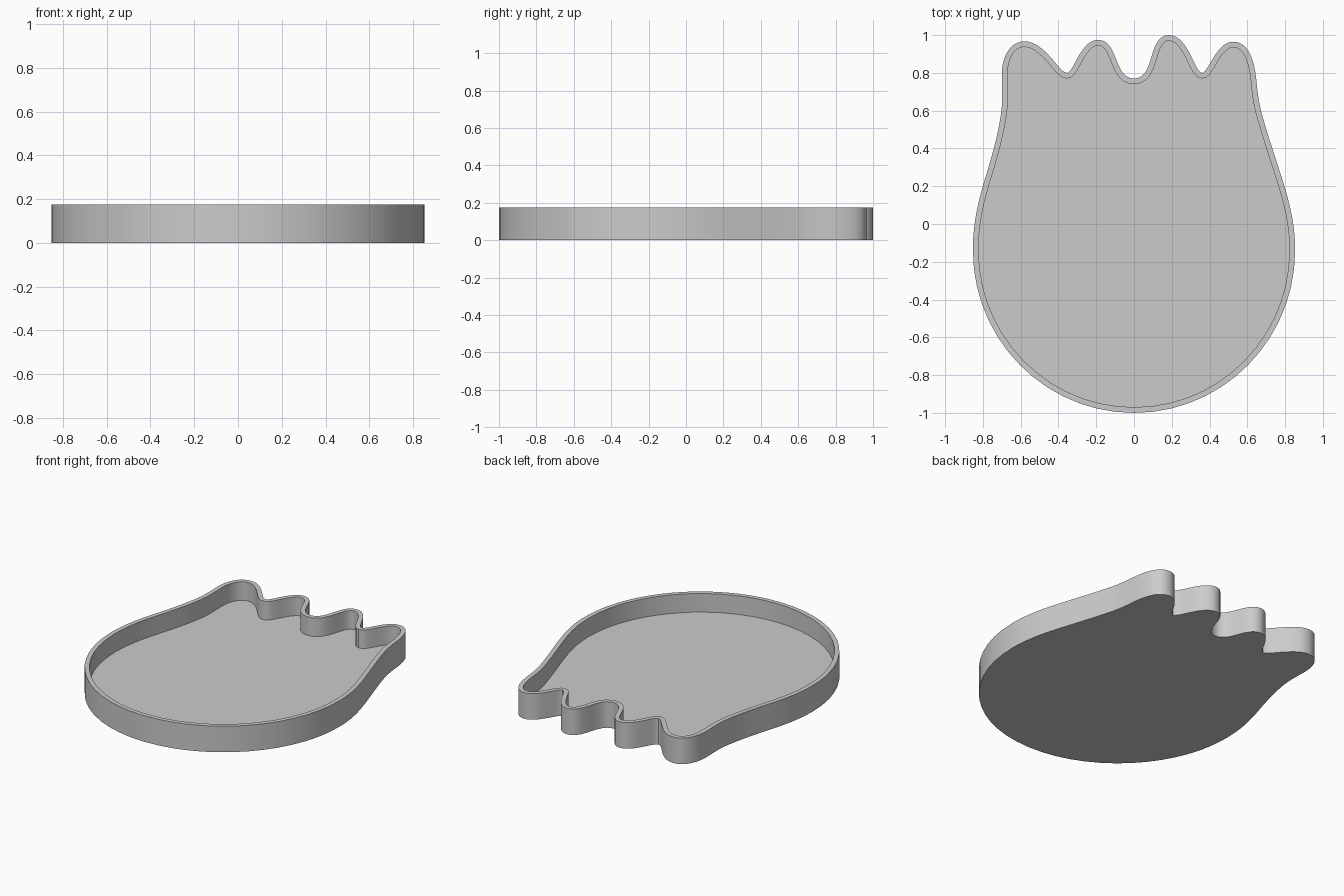
import bpy
import bmesh
from math import cos, sin, radians
from mathutils import Vector
from mathutils.geometry import interpolate_bezier

cube = bpy.data.objects.get("Cube")
if cube:
    bpy.data.objects.remove(cube, do_unlink=True)

HEIGHT, FLOOR, WALL = 0.175, 0.05, 0.03
STEPS = 14
ROUND, MEDIUM, TIGHT = 0.39, 0.3, 0.15

# Outline knots, counter-clockwise: x, y, heading in degrees, roundness
knots = [
    (0, -1, 0, ROUND),
    (0.853, -0.14, 90, ROUND),
    (0.79, 0.22, 107, MEDIUM),
    (0.67, 0.61, 104, MEDIUM),
    (0.65, 0.74, 95, MEDIUM),
    (0.525, 0.965, 180, ROUND),
    (0.36, 0.8, 180, TIGHT),
    (0.185, 1, 180, ROUND),
    (0, 0.77, 180, ROUND),
    (-0.19, 0.975, 180, ROUND),
    (-0.355, 0.8, 180, TIGHT),
    (-0.58, 0.967, 180, ROUND),
    (-0.7, 0.79, 270, ROUND),
    (-0.7, 0.62, 265, MEDIUM),
    (-0.79, 0.235, 253, MEDIUM),
    (-0.853, -0.14, 270, ROUND),
]


def smooth_outline(knots):
    """Trace a closed curve through the knots."""
    points = []
    for a, b in zip(knots, knots[1:] + knots[:1]):
        start, end = Vector(a[:2]), Vector(b[:2])
        chord = (end - start).length
        leave = Vector((cos(radians(a[2])), sin(radians(a[2])))) * chord * a[3]
        arrive = Vector((cos(radians(b[2])), sin(radians(b[2])))) * chord * b[3]
        points += interpolate_bezier(start, start + leave, end - arrive, end, STEPS + 1)[:-1]
    return [Vector(p[:2]) for p in points]


def inset_outline(points, distance):
    """Move every point inwards along its normal."""
    result = []
    for i, point in enumerate(points):
        along = (points[(i + 1) % len(points)] - points[i - 1]).normalized()
        result.append(point + Vector((-along.y, along.x)) * distance)
    return result


outer = smooth_outline(knots)
inner = inset_outline(outer, WALL)

# Tray: base, outer wall, rim, inner wall and floor
bm = bmesh.new()
rings = [[bm.verts.new((p.x, p.y, z)) for p in outline]
         for outline, z in ((outer, 0), (outer, HEIGHT), (inner, HEIGHT), (inner, FLOOR))]
for low, high in zip(rings, rings[1:]):
    for i in range(len(low)):
        bm.faces.new((low[i - 1], low[i], high[i], high[i - 1]))
bm.faces.new(rings[0][::-1])
bm.faces.new(rings[-1])
bmesh.ops.recalc_face_normals(bm, faces=bm.faces)

mesh = bpy.data.meshes.new("tray")
bm.to_mesh(mesh)
bm.free()
tray = bpy.data.objects.new("tray", mesh)
bpy.context.collection.objects.link(tray)

# Single grey material
grey = bpy.data.materials.new("plain grey")
grey.use_nodes = True
colour = (0.6, 0.6, 0.6, 1)
grey.diffuse_color = colour
grey.node_tree.nodes["Principled BSDF"].inputs["Base Color"].default_value = colour
mesh.materials.append(grey)

bpy.ops.object.select_all(action="DESELECT")
tray.select_set(True)
bpy.context.view_layer.objects.active = tray
bpy.ops.object.shade_smooth_by_angle(angle=radians(30))
